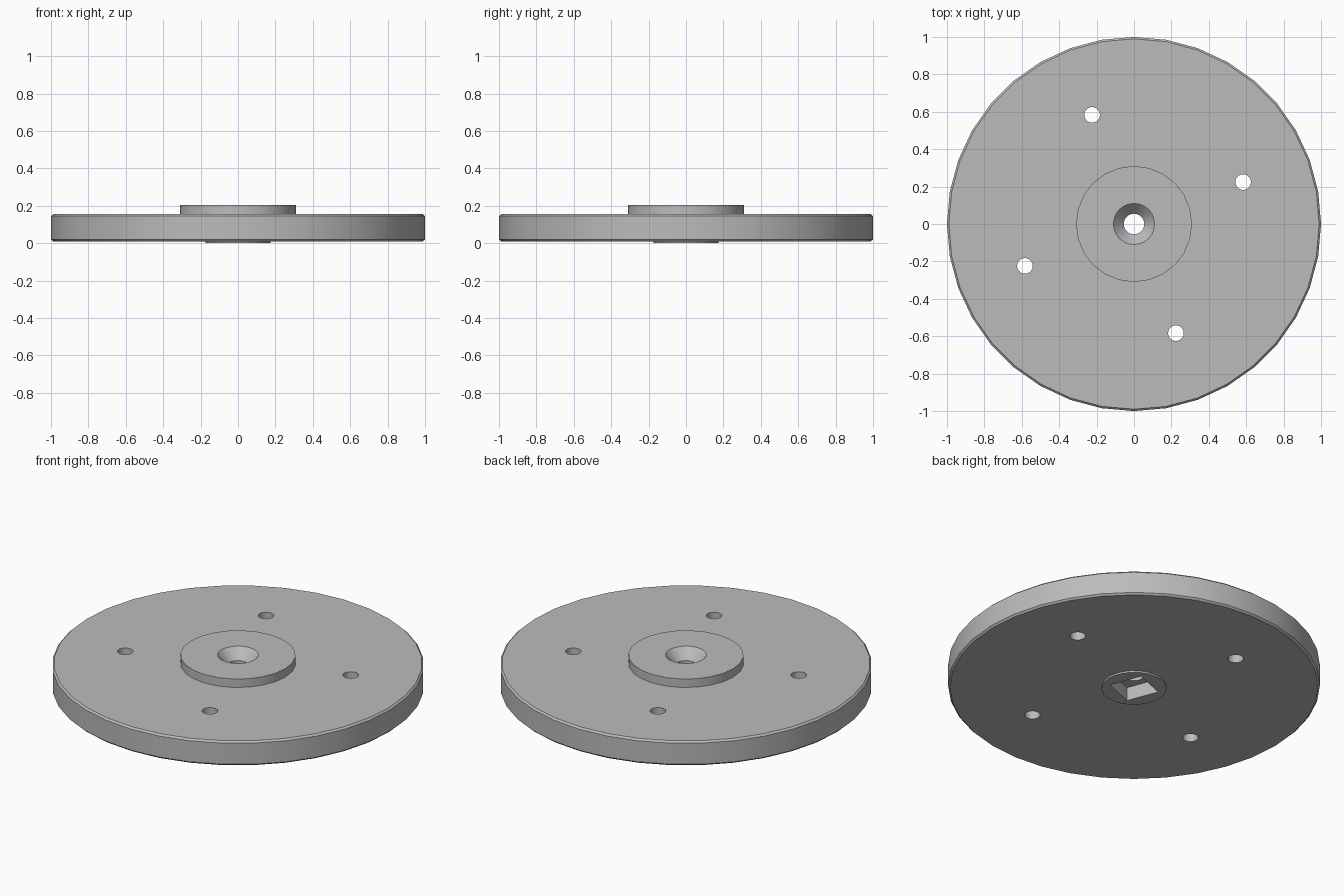
import bpy
import math

if "Cube" in bpy.data.objects:
    bpy.data.objects.remove(bpy.data.objects["Cube"], do_unlink=True)

grey = bpy.data.materials.new("plain grey")
grey.use_nodes = True
colour = (0.5, 0.5, 0.5, 1)
grey.diffuse_color = colour
grey.node_tree.nodes["Principled BSDF"].inputs["Base Color"].default_value = colour

HOLE_ANGLE = math.radians(21)


def cylinder(name, radius, bottom, top, sides, x=0, y=0, turn=0, top_radius=None):
    bpy.ops.mesh.primitive_cone_add(
        vertices=sides, radius1=radius, radius2=radius if top_radius is None else top_radius,
        depth=top - bottom, location=(x, y, (bottom + top) / 2), rotation=(0, 0, turn))
    ob = bpy.context.object
    ob.name = ob.data.name = name
    ob.data.materials.append(grey)
    return ob


def apply_modifiers(ob):
    bpy.context.view_layer.objects.active = ob
    for mod in list(ob.modifiers):
        bpy.ops.object.modifier_apply(modifier=mod.name)


def chamfer(ob, width):
    mod = ob.modifiers.new("chamfer", 'BEVEL')
    mod.width = width
    mod.segments = 1
    mod.limit_method = 'ANGLE'
    mod.angle_limit = math.radians(50)
    apply_modifiers(ob)


# Solid parts
disc = cylinder("disc", 1.0, 0.01, 0.155, 36)
chamfer(disc, 0.01)
hub = cylinder("raised_hub", 0.31, 0.155, 0.205, 24)
boss = cylinder("bottom_boss", 0.175, 0, 0.01, 24)

# Cutters: bore, countersink, square socket and four bolt holes
bore = cylinder("bore_cutter", 0.055, -0.1, 0.3, 24)
# The countersink cone widens 45 degrees and runs past the hub top
sink = cylinder("countersink_cutter", 0.055, 0.145, 0.245, 24, top_radius=0.147)
socket = cylinder("socket_cutter", 0.135, -0.1, 0.08, 4, turn=HOLE_ANGLE + math.pi / 4)
bolts = []
for i in range(4):
    a = HOLE_ANGLE + i * math.pi / 2
    bolts.append(cylinder("bolt_cutter", 0.042, -0.1, 0.3, 20,
                          0.625 * math.cos(a), 0.625 * math.sin(a)))

# Cut each part, then smooth the round walls
cuts = {disc: [bore, sink, socket] + bolts, hub: [bore, sink], boss: [socket]}
for part, cutters in cuts.items():
    for cutter in cutters:
        mod = part.modifiers.new("cut", 'BOOLEAN')
        mod.operation = 'DIFFERENCE'
        mod.solver = 'EXACT'
        mod.object = cutter
    apply_modifiers(part)

for cutter in [bore, sink, socket] + bolts:
    bpy.data.objects.remove(cutter, do_unlink=True)

for part in cuts:
    bpy.ops.object.select_all(action='DESELECT')
    part.select_set(True)
    bpy.context.view_layer.objects.active = part
    bpy.ops.object.shade_smooth_by_angle(angle=math.radians(30))
